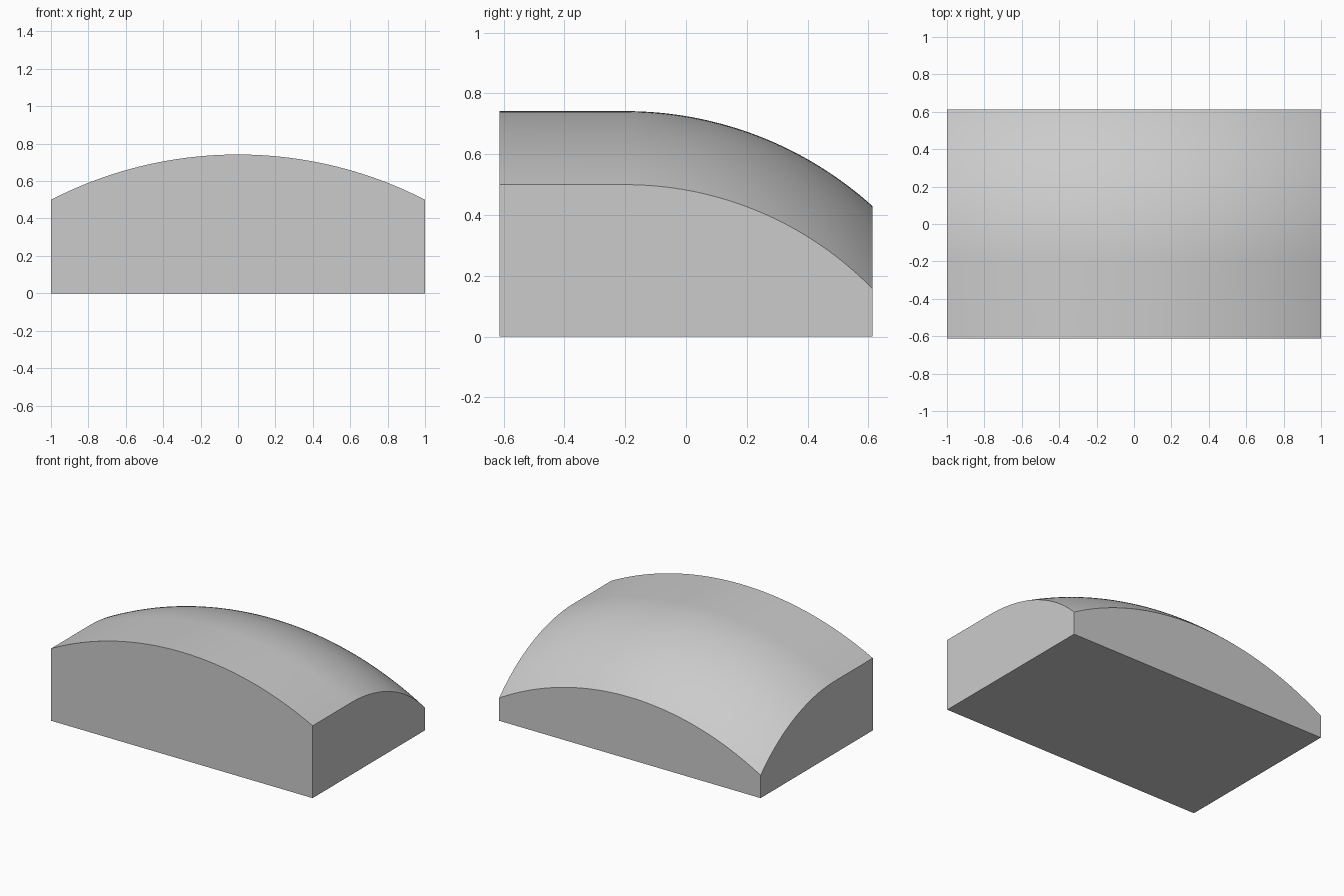
import bpy, bmesh
from math import sqrt, radians

if "Cube" in bpy.data.objects:
    bpy.data.objects.remove(bpy.data.objects["Cube"], do_unlink=True)

HALF_X, HALF_Y = 1.0, 0.613
CREST, SHOULDER = 0.742, 0.50     # heights at the middle and the sides
BEND_Y = -0.2                     # the top is level in front of this line
COLUMNS, ROWS = 64, 40


def arc_drop(distance, radius):
    """Fall of a circular arc at a distance from its highest point."""
    return radius - sqrt(radius ** 2 - distance ** 2)


def radius_for(distance, drop):
    return (distance ** 2 + drop ** 2) / (2 * drop)


CROWN_RADIUS = radius_for(HALF_X, CREST - SHOULDER)


def top_height(x, y):
    crown = arc_drop(x, CROWN_RADIUS)
    # The back curve is slightly tighter toward the sides
    share = crown / (CREST - SHOULDER)
    back_drop = 0.312 + 0.03 * share
    radius = radius_for(HALF_Y - BEND_Y, back_drop)
    return CREST - crown - arc_drop(max(0, y - BEND_Y), radius)


# Curved top surface
bm = bmesh.new()
xs = [-HALF_X + 2 * HALF_X * i / COLUMNS for i in range(COLUMNS + 1)]
ys = [-HALF_Y] + [BEND_Y + (HALF_Y - BEND_Y) * j / ROWS for j in range(ROWS + 1)]
grid = [[bm.verts.new((x, y, top_height(x, y))) for x in xs] for y in ys]
for near, far in zip(grid, grid[1:]):
    for i in range(COLUMNS):
        bm.faces.new((near[i], near[i + 1], far[i + 1], far[i])).smooth = True

# Upright walls dropped from the rim, then the flat base
rim = [e for e in bm.edges if e.is_boundary]
walls = bmesh.ops.extrude_edge_only(bm, edges=rim)["geom"]
for v in walls:
    if isinstance(v, bmesh.types.BMVert):
        v.co.z = 0
bmesh.ops.holes_fill(bm, edges=[e for e in bm.edges if e.is_boundary], sides=0)
bmesh.ops.recalc_face_normals(bm, faces=bm.faces[:])

mesh = bpy.data.meshes.new("domed_block")
bm.to_mesh(mesh)
bm.free()
block = bpy.data.objects.new("domed_block", mesh)
bpy.context.collection.objects.link(block)

# Plain grey
grey = bpy.data.materials.new("plain_grey")
grey.use_nodes = True
colour = (0.6, 0.6, 0.6, 1)
grey.diffuse_color = colour
grey.node_tree.nodes["Principled BSDF"].inputs["Base Color"].default_value = colour
mesh.materials.append(grey)

# Smooth dome with crisp rim and corners
bpy.ops.object.select_all(action="DESELECT")
block.select_set(True)
bpy.context.view_layer.objects.active = block
bpy.ops.object.shade_smooth_by_angle(angle=radians(30))
